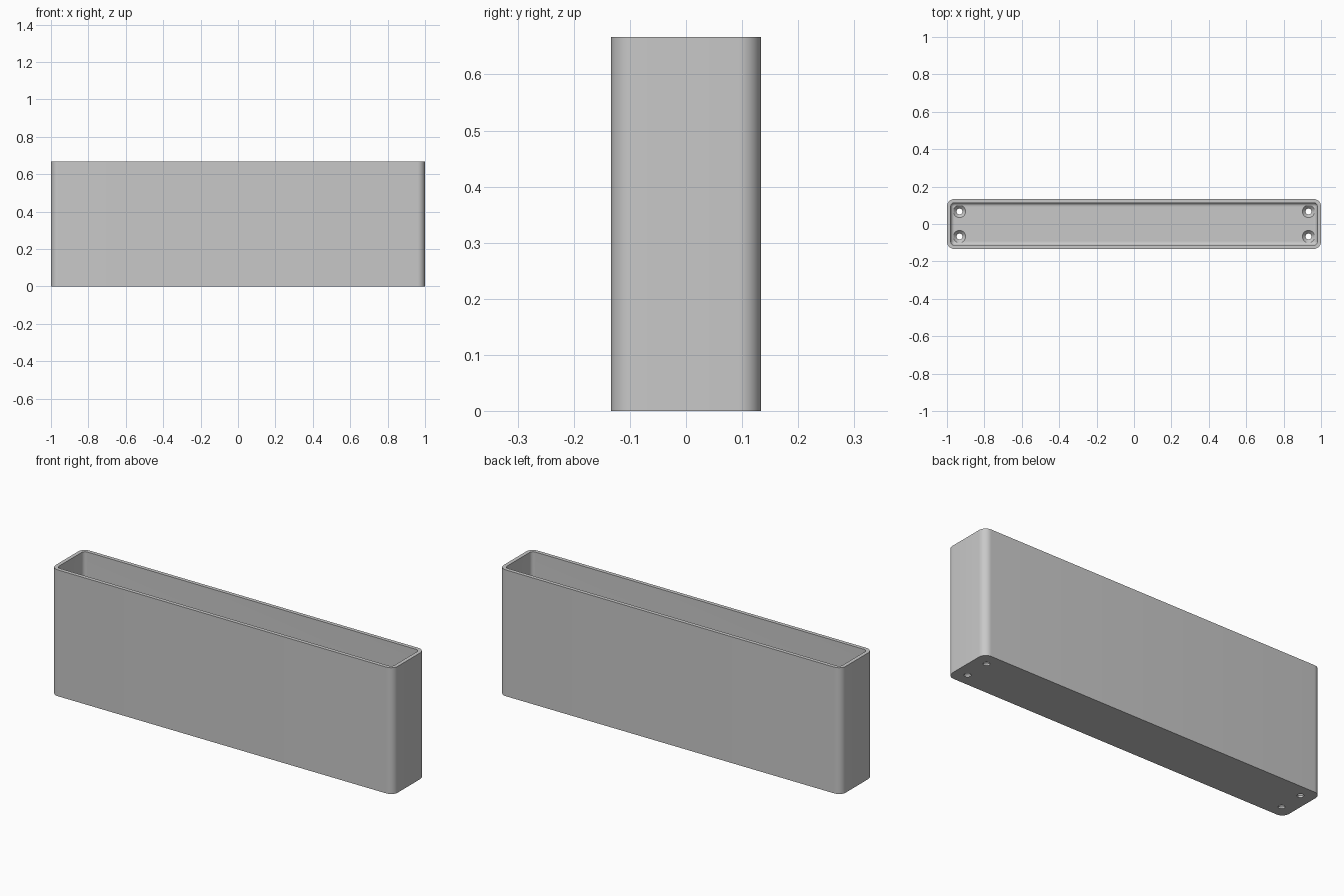
import bpy
import bmesh
from math import sin, cos, pi, radians

cube = bpy.data.objects.get("Cube")
if cube:
    bpy.data.objects.remove(cube, do_unlink=True)

LENGTH, DEPTH, HEIGHT = 2.0, 0.267, 0.667
CORNER, WALL, FLOOR, FILLET = 0.04, 0.02, 0.027, 0.0195

grey = bpy.data.materials.new("light grey")
grey.use_nodes = True
colour = (0.58, 0.58, 0.58, 1)
grey.diffuse_color = colour
grey.node_tree.nodes["Principled BSDF"].inputs["Base Color"].default_value = colour


def rounded_rect(inset, z, steps=10):
    """Points of a rounded rectangle, inset from the outer outline."""
    r = CORNER - inset
    points = []
    for quarter, (sx, sy) in enumerate([(1, 1), (-1, 1), (-1, -1), (1, -1)]):
        cx, cy = sx * (LENGTH / 2 - CORNER), sy * (DEPTH / 2 - CORNER)
        for i in range(steps + 1):
            a = (quarter + i / steps) * pi / 2
            points.append((cx + r * cos(a), cy + r * sin(a), z))
    return points


def circle(x, y, r, z, sides=32):
    return [(x + r * cos(2 * pi * i / sides), y + r * sin(2 * pi * i / sides), z)
            for i in range(sides)]


def loft(bm, rings):
    """Skin a closed solid through the rings and cap both ends."""
    loops = [[bm.verts.new(p) for p in ring] for ring in rings]
    for a, b in zip(loops, loops[1:]):
        for i in range(len(a)):
            j = (i + 1) % len(a)
            bm.faces.new((a[i], a[j], b[j], b[i]))
    bm.faces.new(loops[0][::-1])
    bm.faces.new(loops[-1])


def make_object(name, bm):
    bmesh.ops.recalc_face_normals(bm, faces=bm.faces)
    mesh = bpy.data.meshes.new(name)
    bm.to_mesh(mesh)
    bm.free()
    mesh.materials.append(grey)
    obj = bpy.data.objects.new(name, mesh)
    bpy.context.collection.objects.link(obj)
    return obj


# Hollow box: up the outside, over the rim, down to a filleted floor
rings = [rounded_rect(0, 0), rounded_rect(0, HEIGHT), rounded_rect(WALL, HEIGHT)]
for i in range(9):
    a = i / 8 * pi / 2
    rings.append(rounded_rect(WALL + FILLET * (1 - cos(a)),
                              FLOOR + FILLET * (1 - sin(a))))
bm = bmesh.new()
loft(bm, rings)
box = make_object("open_box", bm)

# Countersunk screw holes near the floor corners
bm = bmesh.new()
for x in (-0.933, 0.933):
    for y in (-0.067, 0.067):
        loft(bm, [circle(x, y, 0.016, -0.05), circle(x, y, 0.016, 0.009),
                  circle(x, y, 0.033, FLOOR), circle(x, y, 0.033, 0.08)])
cutter = make_object("screw_hole_cutter", bm)
cutter.hide_render = True

cut = box.modifiers.new("screw_holes", "BOOLEAN")
cut.operation = "DIFFERENCE"
cut.solver = "EXACT"
cut.object = cutter
bpy.ops.object.select_all(action="DESELECT")
bpy.context.view_layer.objects.active = box
box.select_set(True)
bpy.ops.object.modifier_apply(modifier=cut.name)
bpy.data.objects.remove(cutter, do_unlink=True)
bpy.ops.object.shade_smooth_by_angle(angle=radians(30))
